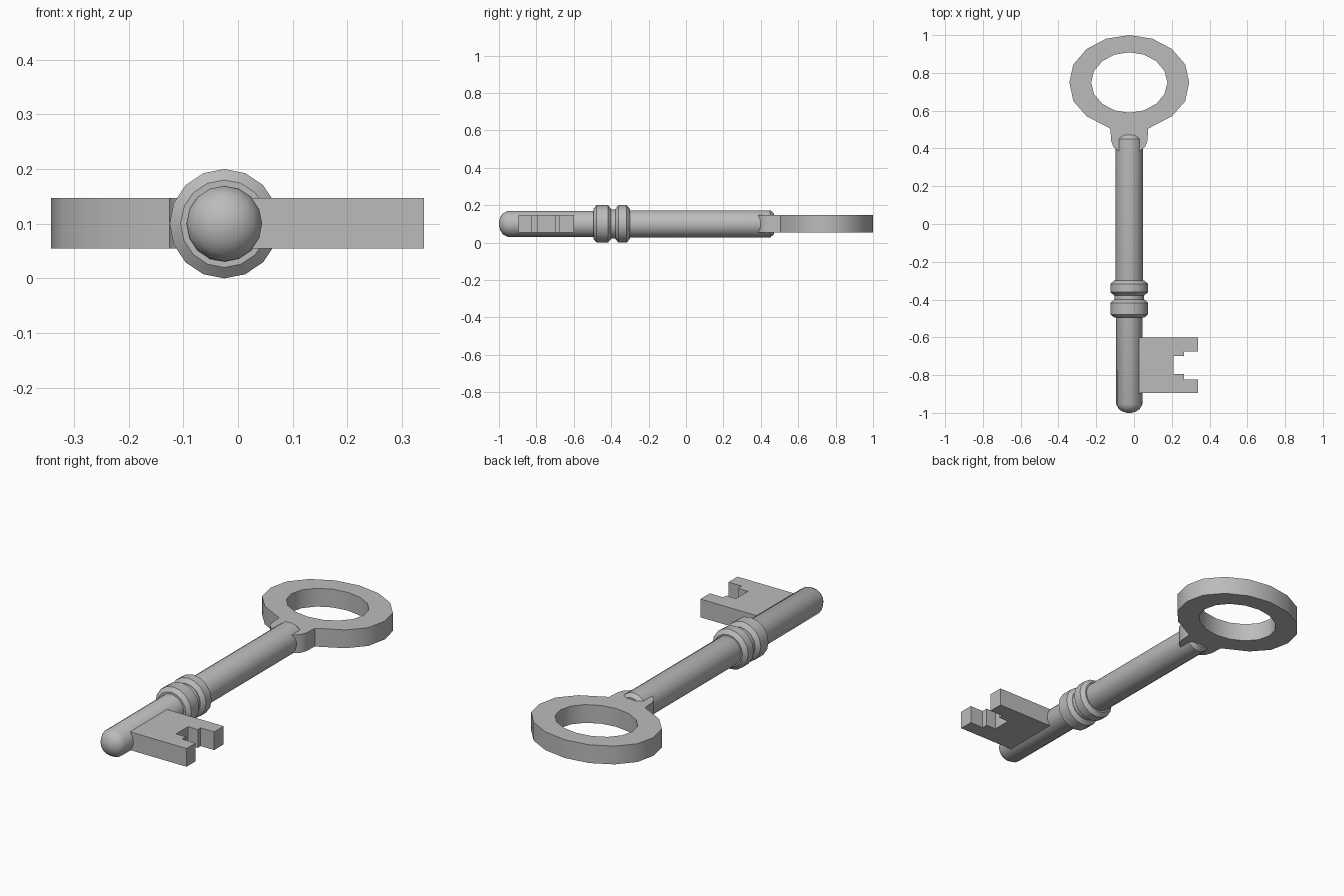
import bpy, bmesh, math

if "Cube" in bpy.data.objects:
    bpy.data.objects.remove(bpy.data.objects["Cube"])

CX, CZ = -0.025, 0.1      # axis of the shaft
SIDES = 16

steel = bpy.data.materials.new("grey_steel")
steel.diffuse_color = (0.5, 0.5, 0.5, 1)
steel.use_nodes = True
steel.node_tree.nodes["Principled BSDF"].inputs["Base Color"].default_value = steel.diffuse_color


def finish(bm, name):
    bmesh.ops.recalc_face_normals(bm, faces=bm.faces)
    me = bpy.data.meshes.new(name)
    bm.to_mesh(me)
    bm.free()
    ob = bpy.data.objects.new(name, me)
    bpy.context.collection.objects.link(ob)
    me.materials.append(steel)
    bpy.ops.object.select_all(action='DESELECT')
    ob.select_set(True)
    bpy.context.view_layer.objects.active = ob
    bpy.ops.object.shade_smooth_by_angle(angle=math.radians(32))
    return ob


def turned(name, profile):
    """Capped solid of revolution along y from (y, radius) pairs."""
    bm = bmesh.new()
    loops = []
    for y, r in profile:
        loops.append([bm.verts.new((CX + r * math.sin(2 * math.pi * i / SIDES), y,
                                    CZ + r * math.cos(2 * math.pi * i / SIDES)))
                      for i in range(SIDES)])
    for a, b in zip(loops, loops[1:]):
        for i in range(SIDES):
            j = (i + 1) % SIDES
            bm.faces.new((a[i], a[j], b[j], b[i]))
    bm.faces.new(loops[0])
    bm.faces.new(loops[-1])
    return finish(bm, name)


def plate(name, outlines, z0=0.055, z1=0.147):
    """Flat plate from closed outlines; later outlines are holes."""
    bm = bmesh.new()
    edges = []
    for pts in outlines:
        vs = [bm.verts.new((x, y, z0)) for x, y in pts]
        edges += [bm.edges.new((vs[i], vs[(i + 1) % len(vs)])) for i in range(len(vs))]
    bmesh.ops.triangle_fill(bm, edges=edges, use_beauty=True)
    ext = bmesh.ops.extrude_face_region(bm, geom=bm.faces[:], use_keep_orig=True)
    top = [v for v in ext["geom"] if isinstance(v, bmesh.types.BMVert)]
    bmesh.ops.translate(bm, verts=top, vec=(0, 0, z1 - z0))
    return finish(bm, name)


# Shaft with rounded tip and chamfered rear end
turned("shaft", [(-1.0, 0.012), (-0.993, 0.035), (-0.98, 0.055), (-0.955, 0.069),
                 (-0.45, 0.07), (-0.44, 0.073), (0.45, 0.073), (0.47, 0.056)])

# Two collar rings with chamfered shoulders
for name, y0, y1 in (("front_collar", -0.495, -0.4), ("rear_collar", -0.378, -0.3)):
    turned(name, [(y0, 0.08), (y0 + 0.017, 0.1), (y1 - 0.017, 0.1), (y1, 0.08)])
turned("collar_spacer", [(-0.41, 0.078), (-0.37, 0.078)])

# Oval bow handle with a neck that grips the shaft
half = [(0.0, 1.0), (0.122, 0.981), (0.225, 0.927), (0.296, 0.845), (0.317, 0.75),
        (0.296, 0.65), (0.225, 0.57), (0.1, 0.505), (0.096, 0.44), (0.085, 0.41), (0.055, 0.385)]
outer = [(CX + x, y) for x, y in half] + [(CX - x, y) for x, y in reversed(half[1:])]
hole = [(CX + 0.202 * math.sin(2 * math.pi * i / SIDES),
         0.749 + 0.16 * math.cos(2 * math.pi * i / SIDES)) for i in range(SIDES)]
plate("bow_handle", [outer, hole])

# Toothed bit with a stepped slot
plate("bit", [[(0.0, -0.6), (0.34, -0.6), (0.34, -0.675), (0.265, -0.675), (0.265, -0.698),
               (0.21, -0.698), (0.21, -0.793), (0.265, -0.793), (0.265, -0.823),
               (0.34, -0.823), (0.34, -0.895), (0.0, -0.895)]])
